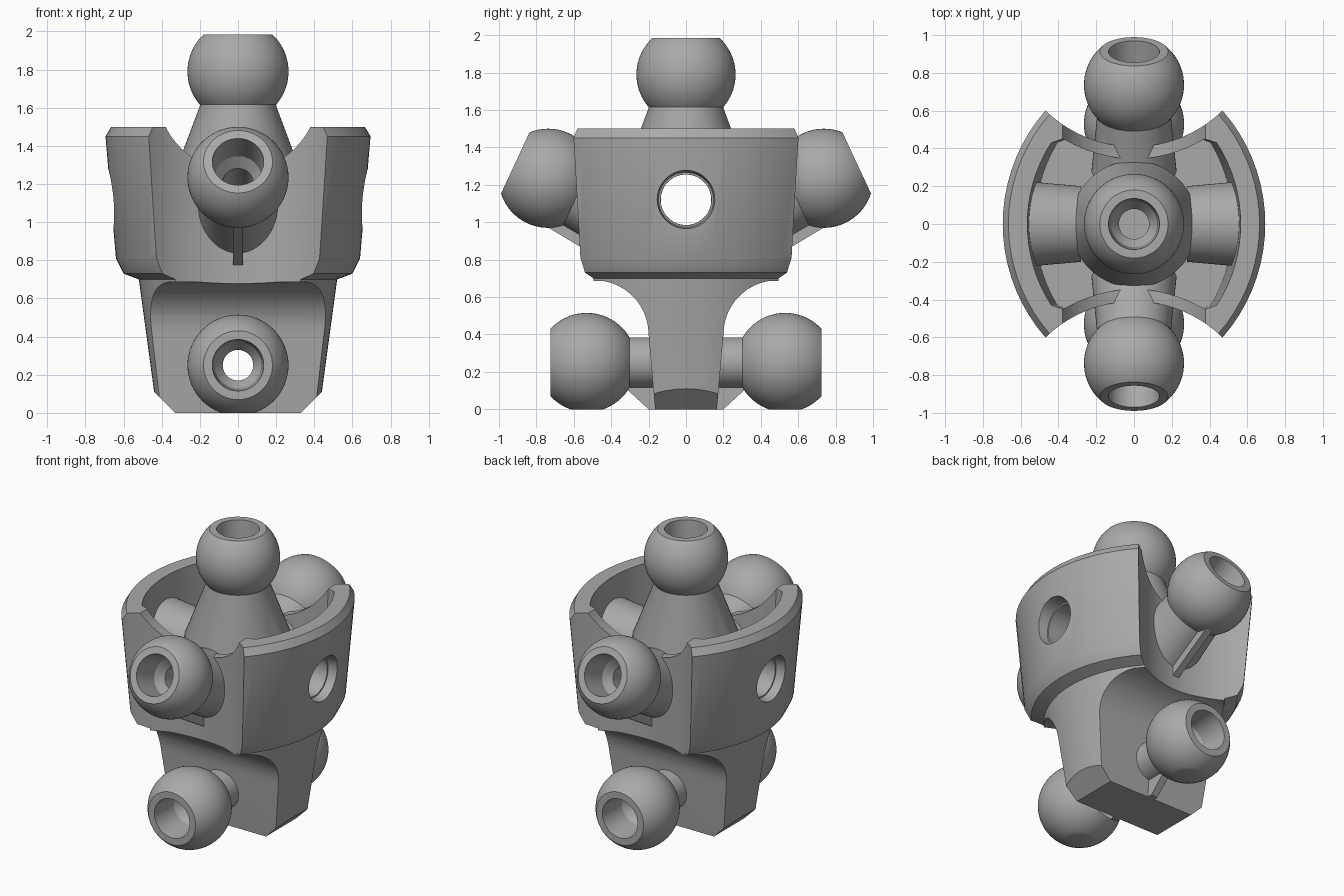
import bpy, bmesh
from math import sin, cos, asin, pi, radians, sqrt
from mathutils import Matrix

cube = bpy.data.objects.get("Cube")
if cube:
    bpy.data.objects.remove(cube)

grey = bpy.data.materials.new("plain_grey")
grey.use_nodes = True
colour = (0.4, 0.4, 0.4, 1)
grey.diffuse_color = colour
grey.node_tree.nodes["Principled BSDF"].inputs["Base Color"].default_value = colour


def make(name, bm, matrix=Matrix()):
    bm.transform(matrix)
    bmesh.ops.recalc_face_normals(bm, faces=bm.faces)
    mesh = bpy.data.meshes.new(name)
    bm.to_mesh(mesh)
    bm.free()
    mesh.materials.append(grey)
    ob = bpy.data.objects.new(name, mesh)
    bpy.context.collection.objects.link(ob)
    return ob


def loft(name, rings, matrix=Matrix(), caps=True):
    """Skin closed rings of points; without caps the last ring joins the first."""
    bm = bmesh.new()
    loops = [[bm.verts.new(p) for p in ring] for ring in rings]
    pairs = list(zip(loops, loops[1:]))
    if caps:
        bm.faces.new(loops[0])
        bm.faces.new(loops[-1])
    else:
        pairs.append((loops[-1], loops[0]))
    for a, b in pairs:
        for i in range(len(a)):
            j = (i + 1) % len(a)
            bm.faces.new((a[i], a[j], b[j], b[i]))
    return make(name, bm, matrix)


def revolve(name, profile, matrix=Matrix(), caps=True, steps=64):
    turns = [2 * pi * i / steps for i in range(steps)]
    rings = [[(r * cos(t), r * sin(t), z) for t in turns] for r, z in profile]
    return loft(name, rings, matrix, caps)


def plate(name, points, half):
    """Outline in y and z, thick along x."""
    return loft(name, [[(x, y, z) for y, z in points] for x in (-half, half)])


def boolean(ob, cutter, operation="DIFFERENCE"):
    mod = ob.modifiers.new("cut", "BOOLEAN")
    mod.operation, mod.object, mod.solver = operation, cutter, "EXACT"
    bpy.context.view_layer.update()
    result = bpy.data.meshes.new_from_object(ob.evaluated_get(bpy.context.evaluated_depsgraph_get()))
    ob.modifiers.clear()
    ob.data = result


def mirrored(points):
    return points + [(-a, b) for a, b in reversed(points)]


cutters = []


def helper(ob):
    ob.hide_render = True
    cutters.append(ob)
    return ob


along_x = Matrix.Rotation(pi / 2, 4, "Y")
along_y = Matrix.Rotation(pi / 2, 4, "X")

# Body: bowed sides stacked from foot to rim
SHIFT = 0.216


def lens(x, z):
    r = x + SHIFT
    half = [(r * cos(t) - SHIFT, r * sin(t))
            for t in (radians(-55 + 110 * i / 24) for i in range(25))]
    return [(a, b, z) for a, b in half] + [(-a, -b, z) for a, b in half]


body = loft("body", [lens(x, z) for x, z in (
    (0.425, 0), (0.52, 0.7), (0.6, 0.73), (0.64, 0.81), (0.695, 1.45), (0.665, 1.5))])

# Thin leg with a flared underside
flare = [(0.165, -0.1), (0.165, 0), (0.2, 0.4)]
flare += [(0.49 - 0.29 * cos(t), 0.4 + 0.29 * sin(t))
          for t in (radians(8 * i) for i in range(1, 11))]
flare += [(1.2, 0.69), (1.2, 2)]
boolean(body, helper(plate("leg_limit", mirrored(flare), 1)), "INTERSECT")

# Slanted foot corners
foot = plate("foot_limit", mirrored([(0.23, -0.1), (0.55, 0.22), (1, 0.22), (1, 2)]), 1.3)
foot.data.transform(Matrix.Rotation(pi / 2, 4, "Z"))
boolean(body, helper(foot), "INTERSECT")

# Hollow front and back
for side in (-1, 1):
    scoop = revolve("scoop", [(0.67, 0.4), (0.67, 2)], Matrix.Translation((0, side * 1.08, 0)), steps=96)
    boolean(body, helper(scoop))

# Inner cavity
side_arc = [(sqrt(0.786 ** 2 - y * y) - SHIFT, y) for y in (-0.43 + 0.86 * i / 16 for i in range(17))]
end_arc = [(x, 1.08 - sqrt(0.735 ** 2 - x * x)) for x in (0.38 - 0.76 * i / 16 for i in range(17))]
half = side_arc + end_arc
outline = half + [(-x, -y) for x, y in half]
cavity = loft("cavity", [[(x * s, y, z) for x, y in outline] for s, z in ((0.92, 0.76), (1, 1.6))])
boolean(body, helper(cavity))

# Dips in the front and back rim, then the cross holes
dip = revolve("rim_dip", [(0.425, -1), (0.425, 1)], Matrix.Translation((0, 0, 1.69)) @ along_y)
boolean(body, helper(dip))
side_hole = helper(revolve("side_hole", [(0.16, -0.7), (0.135, -0.5), (0.135, 0.5), (0.16, 0.7)],
                           Matrix.Translation((0, 0, 1.12)) @ along_x))
boolean(body, side_hole)
low_hole = revolve("low_hole", [(0.1, -0.7), (0.1, 0.7)], Matrix.Translation((0, 0, 0.25)) @ along_y)
boolean(body, helper(low_hole))
parts = [body]

# Bored balls, each turned together with its stem
R, FLAT = 0.265, 0.194


def ball(name, stem, bore, matrix):
    start = -pi / 2 + asin(stem[-1][0] / R)
    end = asin(FLAT / R)
    arc = [start + (end - start) * i / 24 for i in range(25)]
    profile = stem + [(R * cos(t), R * sin(t)) for t in arc]
    profile += [(0.135, FLAT), (0.122, 0), (0.08, -0.06), (0.08, bore)]
    ob = revolve(name, profile, matrix, caps=bore > stem[0][1])
    parts.append(ob)
    return ob


neck = ball("top_ball_and_neck", [(0.335, -1.06), (0.335, -0.54), (0.2, -0.18)], -0.4,
            Matrix.Translation((0, 0, 1.79)))
boolean(neck, side_hole)

for label, side in (("front", -1), ("back", 1)):
    tilt = Matrix.Rotation(-side * radians(65), 4, "X")
    ball(label + "_upper_ball", [(0.225, -0.5), (0.195, -0.18)], -0.3,
         Matrix.Translation((0, side * 0.737, 1.235)) @ tilt)
    low = ball(label + "_lower_ball", [(0.135, -0.53), (0.135, -0.23)], -0.53,
               Matrix.Translation((0, side * 0.53, 0.25)) @ Matrix.Rotation(-side * pi / 2, 4, "X"))
    ground = plate("ground_cut", [(-2, 0), (2, 0), (2, -1), (-2, -1)], 1)
    boolean(low, helper(ground))
    # Thin ribs below both stems
    ribs = {"upper": [(0.76, 0.985), (0.4, 0.77), (0.35, 0.9), (0.65, 1.1)],
            "lower": [(0.32, 0.11), (0.2, 0), (0.14, 0), (0.14, 0.14), (0.32, 0.14)]}
    for level, points in ribs.items():
        parts.append(plate(f"{label}_{level}_rib", [(side * y, z) for y, z in points], 0.025))

# Sleeves around the side holes
for label, side in (("left", 1), ("right", -1)):
    sleeve = [(0.2, 0.28), (0.228, 0.59), (0.136, 0.59), (0.136, 0.28)]
    parts.append(revolve(label + "_sleeve", [(r, side * x) for r, x in sleeve],
                         Matrix.Translation((0, 0, 1.12)) @ along_x, caps=False))

for cutter in cutters:
    bpy.data.objects.remove(cutter)

# Smooth curves, sharp corners
bpy.ops.object.select_all(action="DESELECT")
for ob in parts:
    ob.select_set(True)
bpy.context.view_layer.objects.active = body
bpy.ops.object.shade_smooth_by_angle(angle=radians(30))
